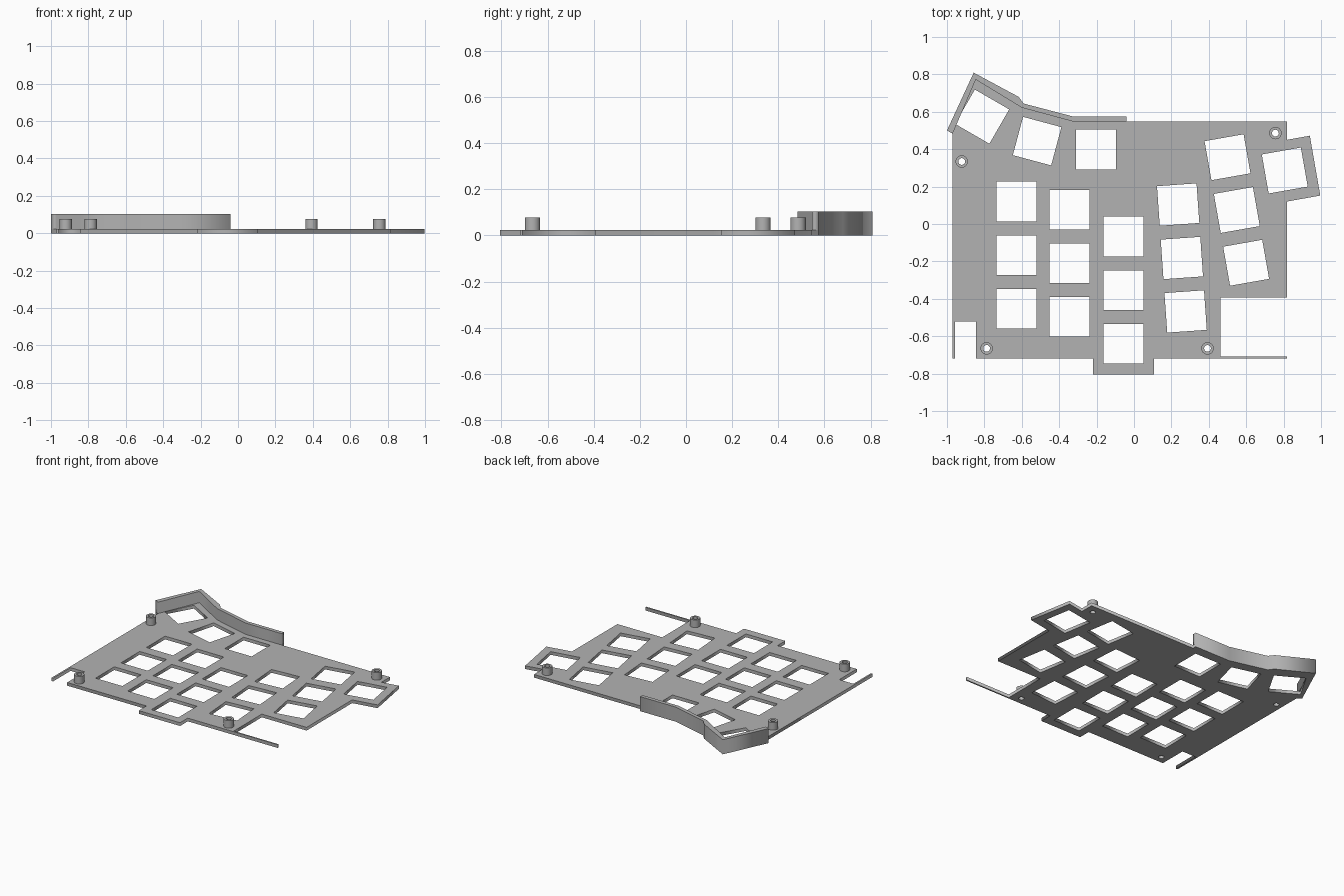
import bpy
import bmesh
from math import radians, cos, sin, tau
from mathutils import Vector, Matrix

default_cube = bpy.data.objects.get("Cube")
if default_cube:
    bpy.data.objects.remove(default_cube, do_unlink=True)

grey = bpy.data.materials.new("plain grey")
grey.use_nodes = True
grey.diffuse_color = (0.45, 0.45, 0.45, 1)
grey.node_tree.nodes["Principled BSDF"].inputs["Base Color"].default_value = grey.diffuse_color

PLATE_TOP = 0.023
WALL_TOP = 0.104
POST_TOP = 0.077
SWITCH = 0.212
PITCH = 0.2865


def slab(name, loops, bottom, top):
    """Extrude an outline with holes from bottom to top."""
    curve = bpy.data.curves.new(name + " profile", "CURVE")
    curve.dimensions = "2D"
    curve.fill_mode = "BOTH"
    curve.extrude = (top - bottom) / 2
    for loop in loops:
        spline = curve.splines.new("POLY")
        spline.points.add(len(loop) - 1)
        for point, (x, y) in zip(spline.points, loop):
            point.co = (x, y, 0, 1)
        spline.use_cyclic_u = True
    helper = bpy.data.objects.new(name + " helper", curve)
    bpy.context.collection.objects.link(helper)
    graph = bpy.context.evaluated_depsgraph_get()
    mesh = bpy.data.meshes.new_from_object(helper.evaluated_get(graph))
    bpy.data.objects.remove(helper, do_unlink=True)
    bpy.data.curves.remove(curve)

    # Weld the caps to the sides and lift into place
    bm = bmesh.new()
    bm.from_mesh(mesh)
    bmesh.ops.remove_doubles(bm, verts=bm.verts, dist=0.0001)
    bmesh.ops.recalc_face_normals(bm, faces=bm.faces)
    bmesh.ops.translate(bm, verts=bm.verts, vec=(0, 0, (top + bottom) / 2))
    bm.to_mesh(mesh)
    bm.free()
    mesh.name = name
    mesh.materials.clear()
    mesh.materials.append(grey)
    part = bpy.data.objects.new(name, mesh)
    bpy.context.collection.objects.link(part)
    return part


def circle(centre, radius, sides=32):
    return [(centre[0] + radius * cos(tau * i / sides),
             centre[1] + radius * sin(tau * i / sides)) for i in range(sides)]


def switch_column(x, y, degrees, count):
    """Square openings marching down a tilted column."""
    turn = Matrix.Rotation(radians(degrees), 2)
    half = SWITCH / 2
    corners = [(-half, -half), (half, -half), (half, half), (-half, half)]
    squares = []
    for row in range(count):
        centre = Vector((x, y)) + turn @ Vector((0, -PITCH * row))
        squares.append([tuple(centre + turn @ Vector(c)) for c in corners])
    return squares


# Raised rim along the back left corner
rim_outer = [(-0.04, 0.574), (-0.323, 0.574), (-0.59, 0.644), (-0.617, 0.68),
             (-0.857, 0.809), (-1, 0.5), (-0.97, 0.483)]
rim_inner = [(-0.846, 0.772), (-0.6, 0.622), (-0.323, 0.547), (-0.04, 0.547)]

# Plate outline: front edge with its slim strips, right tab, back edge, rim
outline = [(-0.97, -0.718), (-0.958, -0.718), (-0.958, -0.52), (-0.846, -0.52),
           (-0.846, -0.718), (-0.22, -0.718), (-0.22, -0.805), (0.106, -0.805),
           (0.106, -0.718), (0.817, -0.718), (0.817, -0.708), (0.463, -0.708),
           (0.463, -0.393), (0.817, -0.393), (0.817, 0.12), (0.996, 0.152),
           (0.94, 0.472), (0.817, 0.45), (0.817, 0.547), (-0.04, 0.547)] + rim_outer

# Switch openings: x, y, tilt, number in the column
columns = [(-0.628, 0.12, 0, 3), (-0.345, 0.077, 0, 3), (-0.056, -0.067, 0, 3),
           (0.236, 0.104, 4, 3), (0.5, 0.357, 10, 3), (0.806, 0.286, 10, 1),
           (-0.203, 0.398, 0, 1), (-0.518, 0.443, -15, 1), (-0.812, 0.574, -30, 1)]
openings = [square for column in columns for square in switch_column(*column)]

# Screw posts
posts = {"back_left": (-0.921, 0.334), "back_right": (0.756, 0.486),
         "front_left": (-0.788, -0.665), "front_right": (0.393, -0.665)}
bores = [circle(centre, 0.018) for centre in posts.values()]

slab("switch_plate", [outline] + openings + bores, 0, PLATE_TOP)
slab("back_rim", [rim_outer + rim_inner], PLATE_TOP, WALL_TOP)
for (place, centre), bore in zip(posts.items(), bores):
    post = slab(place + "_screw_post", [circle(centre, 0.033), bore], PLATE_TOP, POST_TOP)
    bpy.ops.object.select_all(action="DESELECT")
    post.select_set(True)
    bpy.context.view_layer.objects.active = post
    bpy.ops.object.shade_smooth_by_angle(angle=radians(30))
